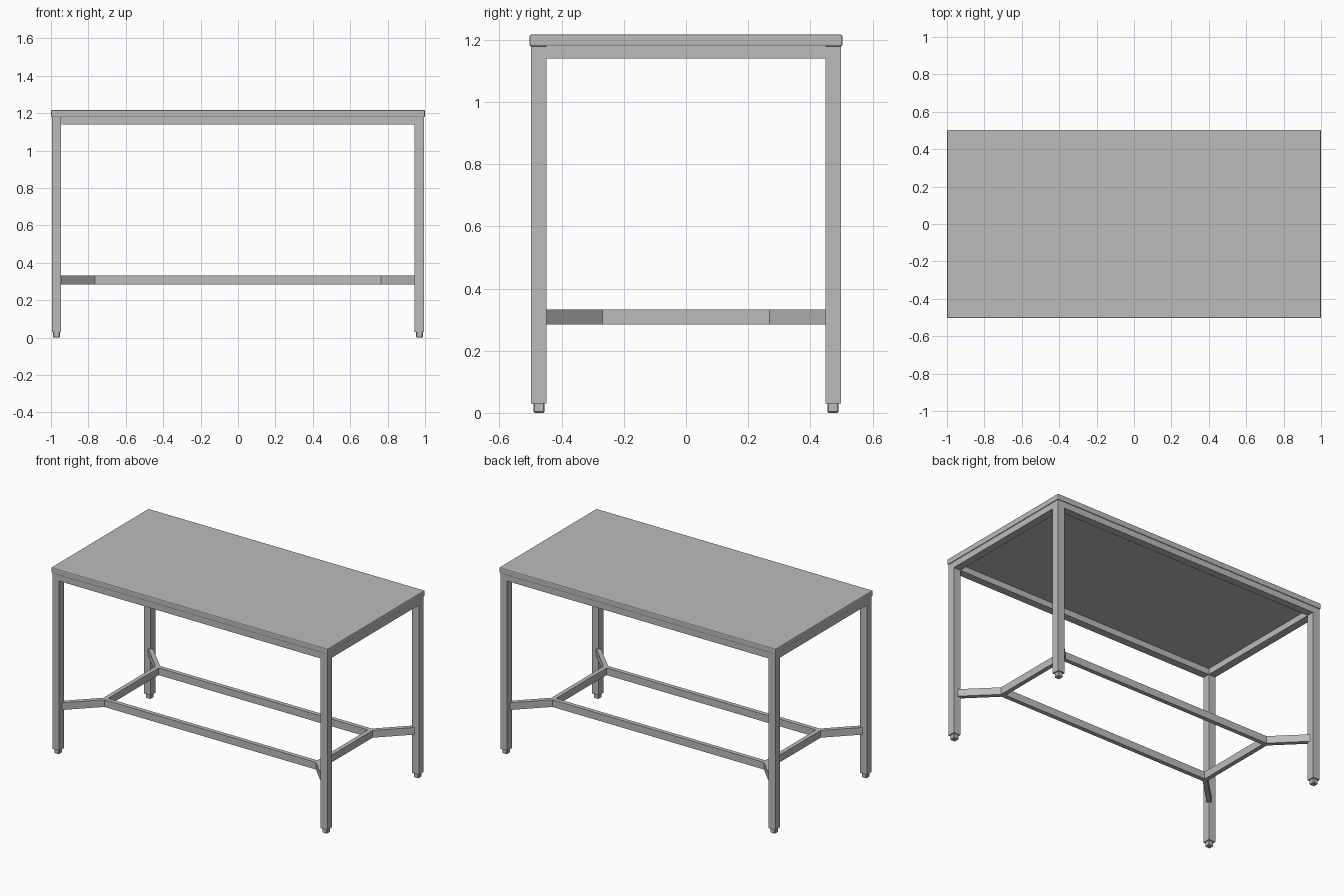
import bpy
import bmesh
from mathutils import Matrix, Vector

cube = bpy.data.objects.get("Cube")
if cube:
    bpy.data.objects.remove(cube, do_unlink=True)

grey = bpy.data.materials.new("light grey")
grey.use_nodes = True
grey.diffuse_color = (0.5, 0.5, 0.5, 1)
grey.node_tree.nodes["Principled BSDF"].inputs["Base Color"].default_value = (0.5, 0.5, 0.5, 1)


def finish(name, bm):
    bmesh.ops.recalc_face_normals(bm, faces=bm.faces)
    mesh = bpy.data.meshes.new(name)
    bm.to_mesh(mesh)
    bm.free()
    mesh.materials.append(grey)
    obj = bpy.data.objects.new(name, mesh)
    bpy.context.collection.objects.link(obj)
    return obj


def box(name, size, centre):
    bm = bmesh.new()
    bmesh.ops.create_cube(bm, size=1, matrix=Matrix.Translation(centre) @ Matrix.Diagonal((*size, 1)))
    return finish(name, bm)


def bevel(obj, width, segments=1):
    mod = obj.modifiers.new("edge", "BEVEL")
    mod.width = width
    mod.segments = segments


def prism(name, outline, z0, z1):
    """Extrude a flat outline upwards."""
    bm = bmesh.new()
    face = bm.faces.new([bm.verts.new((x, y, z0)) for x, y in outline])
    top = bmesh.ops.extrude_face_region(bm, geom=[face])["geom"]
    bmesh.ops.translate(bm, vec=(0, 0, z1 - z0), verts=[v for v in top if isinstance(v, bmesh.types.BMVert)])
    return finish(name, bm)


# Table top with softened edges
top_z, under_z = 1.217, 1.179
bevel(box("table_top", (2, 1.006, top_z - under_z), (0, 0, (top_z + under_z) / 2)), 0.006, 2)

# Legs and feet
LEG, LX, LY = 0.05, 0.97, 0.473
for sx, side in ((-1, "right"), (1, "left")):
    for sy, end in ((-1, "front"), (1, "back")):
        box(f"{end}_{side}_leg", (LEG, LEG, under_z - 0.03), (sx * LX, sy * LY, (under_z + 0.03) / 2))
        foot = box(f"{end}_{side}_foot", (0.036, 0.036, 0.04), (sx * LX, sy * LY, 0.02))
        bevel(foot, 0.004)

# Apron rails under the top
APRON, AZ = 0.04, (1.14 + under_z) / 2
for s, long_name, short_name in ((-1, "front", "right"), (1, "back", "left")):
    box(f"{long_name}_apron", (2 * LX - LEG, LEG, APRON), (0, s * LY, AZ))
    box(f"{short_name}_apron", (LEG, 2 * LY - LEG, APRON), (s * LX, 0, AZ))

# Stretcher frame: a rectangle with a diagonal arm from each corner to its leg
Z0, Z1, H = 0.285, 0.332, 0.014
CX, CY = 0.771, 0.275
for s, long_name, short_name in ((-1, "front", "right"), (1, "back", "left")):
    outer, inner = CY + H, CY - H
    prism(f"{long_name}_stretcher",
          [(-CX - H, s * outer), (CX + H, s * outer), (CX - H, s * inner), (H - CX, s * inner)], Z0, Z1)
    outer, inner = CX + H, CX - H
    prism(f"{short_name}_stretcher",
          [(s * outer, -CY - H), (s * outer, CY + H), (s * inner, CY - H), (s * inner, H - CY)], Z0, Z1)

for sx, side in ((-1, "right"), (1, "left")):
    for sy, end in ((-1, "front"), (1, "back")):
        start = Vector((sx * CX, sy * CY))
        stop = Vector((sx * (LX - LEG / 2 + 0.01), sy * (LY - LEG / 2 + 0.01)))
        along = (stop - start).normalized()
        across = Vector((-along.y, along.x)) * H
        outline = [start - across, stop - across, stop + across, start + across]
        prism(f"{end}_{side}_arm", outline, Z0, Z1)
